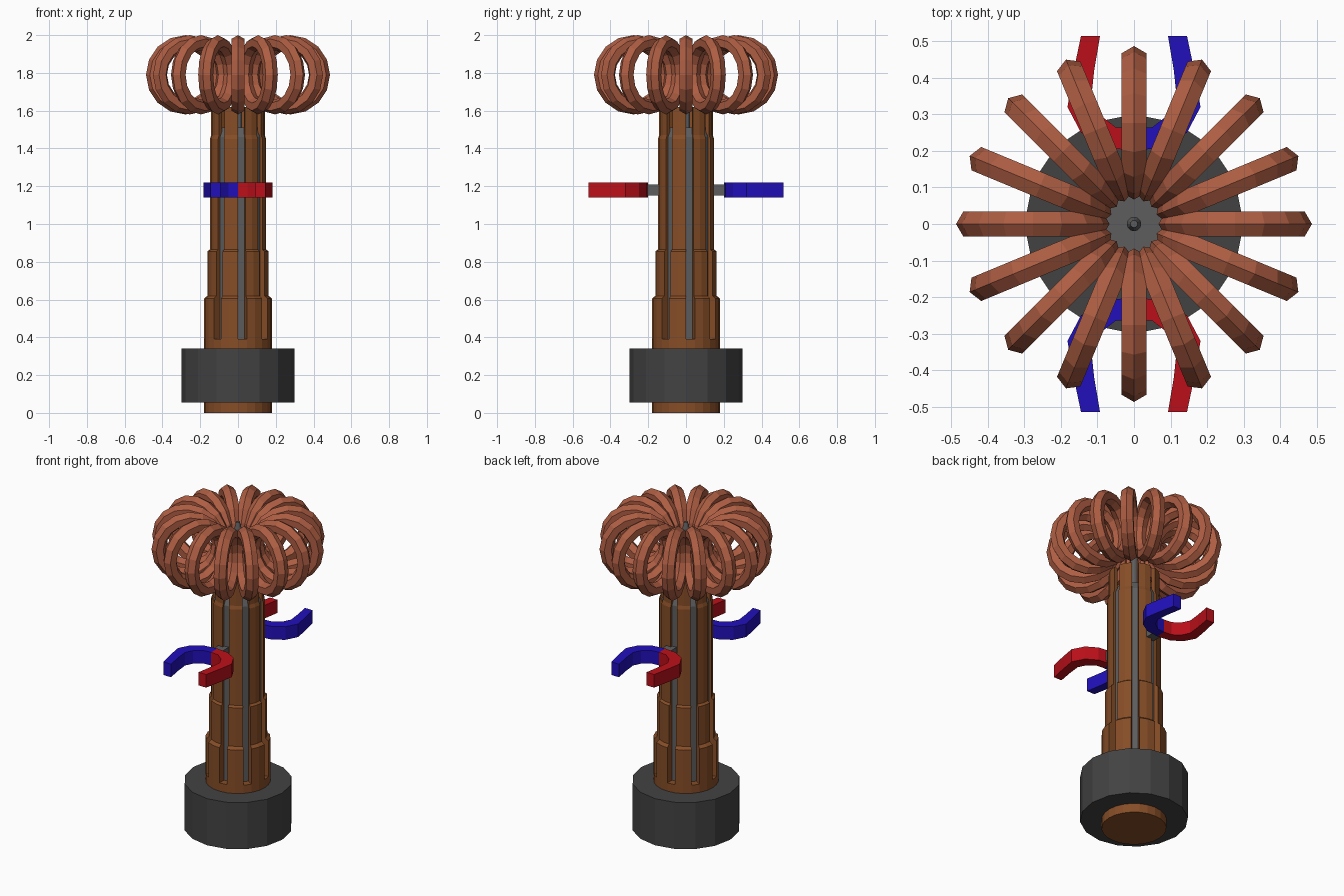
import bpy, bmesh
from math import sin, cos, pi, radians

if "Cube" in bpy.data.objects:
    bpy.data.objects.remove(bpy.data.objects["Cube"])

def material(name, rgb):
    m = bpy.data.materials.new(name)
    m.diffuse_color = (*rgb, 1)
    m.use_nodes = True
    m.node_tree.nodes["Principled BSDF"].inputs["Base Color"].default_value = m.diffuse_color
    return m

BROWN = material("brown", (0.24, 0.075, 0.02))
COPPER = material("copper", (0.42, 0.11, 0.055))
DARK = material("dark_grey", (0.055, 0.055, 0.055))
STEEL = material("steel", (0.11, 0.11, 0.11))
RED = material("red", (0.5, 0.005, 0.01))
BLUE = material("blue", (0.015, 0.005, 0.5))

def make(name, verts, faces, mat):
    me = bpy.data.meshes.new(name)
    me.from_pydata(verts, [], faces)
    bm = bmesh.new()
    bm.from_mesh(me)
    bmesh.ops.recalc_face_normals(bm, faces=bm.faces)
    bm.to_mesh(me)
    bm.free()
    if mat:
        me.materials.append(mat)
    ob = bpy.data.objects.new(name, me)
    bpy.context.collection.objects.link(ob)
    return ob

def lathe(name, profile, n, mat, closed=False):
    """Spin (r, z) points round z; an open profile gets flat caps."""
    k = len(profile)
    verts = [(r * sin(2 * pi * i / n), -r * cos(2 * pi * i / n), z)
             for i in range(n) for r, z in profile]
    faces = [(i * k + j, (i + 1) % n * k + j, (i + 1) % n * k + (j + 1) % k, i * k + (j + 1) % k)
             for i in range(n) for j in range(k if closed else k - 1)]
    if not closed:
        faces += [[i * k for i in range(n)], [i * k + k - 1 for i in range(n)]]
    return make(name, verts, faces, mat)

def box(name, x, y, z, mat):
    v = [(a, b, c) for a in x for b in y for c in z]
    f = [(0, 1, 3, 2), (4, 6, 7, 5), (0, 4, 5, 1), (2, 3, 7, 6), (0, 2, 6, 4), (1, 5, 7, 3)]
    return make(name, v, f, mat)

# Foot, collar and inner core
lathe("foot", [(0.18, 0), (0.18, 0.39)], 24, BROWN)
lathe("collar", [(0.3, 0.055), (0.3, 0.34), (0.175, 0.34), (0.175, 0.055)], 16, DARK, True)
lathe("core", [(0.135, 0.38), (0.135, 1.46), (0.11, 1.51)], 24, STEEL)
lathe("centre_rod", [(0.02, 1.5), (0.02, 1.88), (0.01, 1.92)], 12, STEEL)

# Eight stepped staves, separated by narrow slots
PROFILE = [(0.12, 0.38), (0.18, 0.38), (0.18, 0.605), (0.162, 0.62), (0.162, 0.855),
           (0.149, 0.865), (0.149, 1.45), (0.142, 1.47), (0.142, 1.62), (0.12, 1.62)]
K = len(PROFILE)
for s in range(8):
    angles = [radians(45 * s + 15 * (i + 1)) for i in range(3)]
    verts = [(r * sin(a), -r * cos(a), z) for a in angles for r, z in PROFILE]
    faces = [(i * K + j, (i + 1) * K + j, (i + 1) * K + (j + 1) % K, i * K + (j + 1) % K)
             for i in range(2) for j in range(K)]
    faces += [list(range(K)), list(range(2 * K, 3 * K))]
    make(f"stave_{s + 1}", verts, faces, BROWN)

# Sixteen hexagonal-section coil loops standing round the axis
MAJ, SIDES = 16, 6
for s in range(16):
    ob = None
    verts, faces = [], []
    for i in range(MAJ):
        u = 2 * pi * i / MAJ
        for j in range(SIDES):
            w = 2 * pi * j / SIDES
            d = 0.17 + 0.04 * cos(w)
            verts.append((0.277 + d * cos(u), 0.04 * sin(w), 1.79 + d * sin(u)))
            i2, j2 = (i + 1) % MAJ, (j + 1) % SIDES
            faces.append((i * SIDES + j, i2 * SIDES + j, i2 * SIDES + j2, i * SIDES + j2))
    ob = make(f"coil_loop_{s + 1}", verts, faces, COPPER)
    ob.rotation_euler.z = 2 * pi * s / 16

# Two-tone horseshoe magnets on short brackets, front and back
OUTER = [(0, -0.2), (0.08, -0.21), (0.145, -0.25), (0.182, -0.32), (0.167, -0.41), (0.145, -0.515)]
INNER = [(0, -0.26), (0.05, -0.265), (0.095, -0.3), (0.117, -0.345), (0.109, -0.42), (0.093, -0.515)]
for side, turn in (("front", 0), ("back", pi)):
    for sx, mat, label in ((1, RED, "red"), (-1, BLUE, "blue")):
        verts, faces = [], []
        for (ox, oy), (ix, iy) in zip(OUTER, INNER):
            verts += [(sx * ox, oy, 1.14), (sx * ox, oy, 1.22), (sx * ix, iy, 1.22), (sx * ix, iy, 1.14)]
        for i in range(len(OUTER) - 1):
            faces += [(4 * i + j, 4 * i + 4 + j, 4 * i + 4 + (j + 1) % 4, 4 * i + (j + 1) % 4)
                      for j in range(4)]
        e = len(verts)
        faces += [(0, 1, 2, 3), (e - 4, e - 3, e - 2, e - 1)]
        make(f"{side}_magnet_{label}", verts, faces, mat).rotation_euler.z = turn
    b = box(f"{side}_bracket", (-0.03, 0.03), (-0.21, -0.12), (1.15, 1.21), STEEL)
    b.rotation_euler.z = turn
